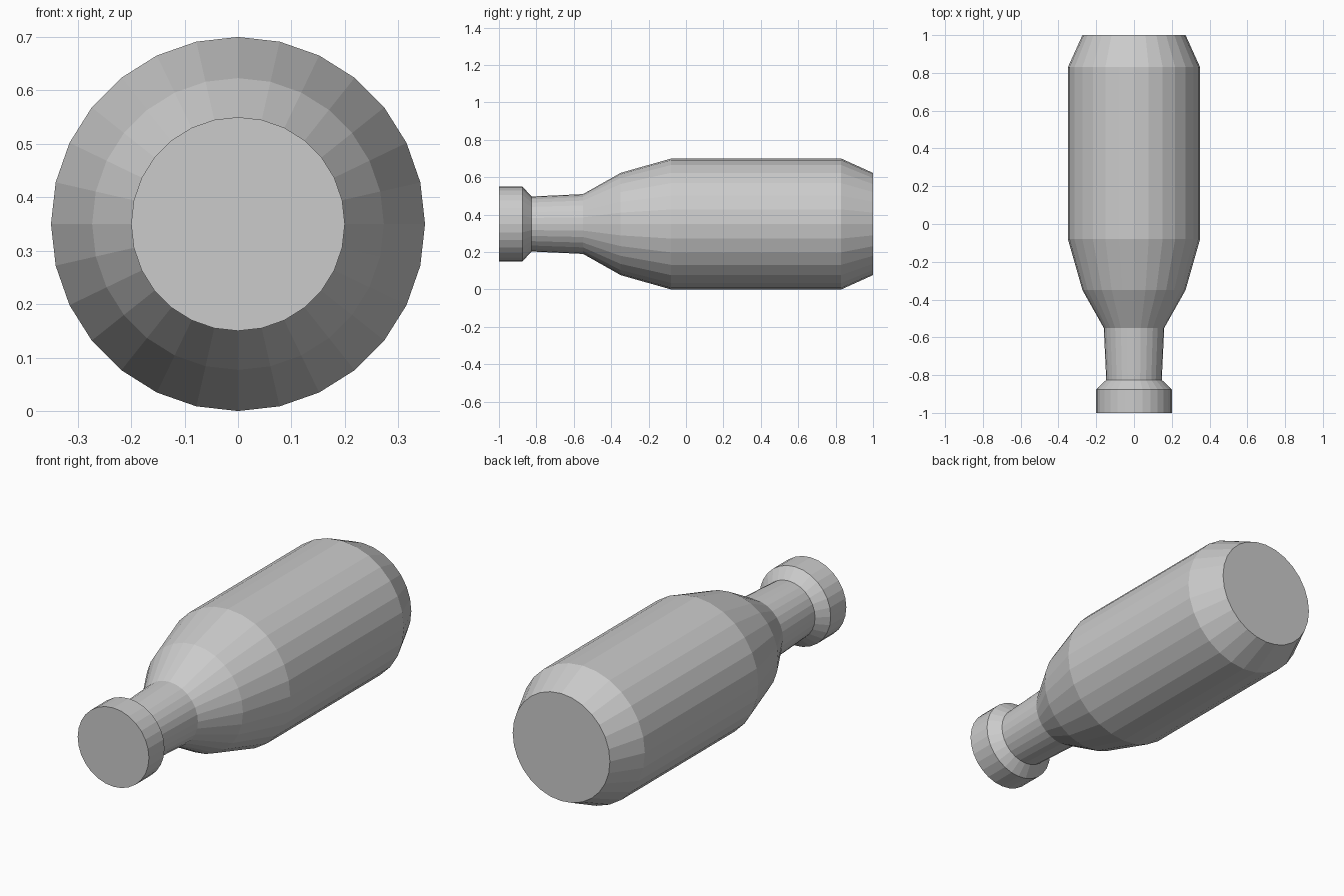
import bpy, bmesh, math

cube = bpy.data.objects.get("Cube")
if cube:
    bpy.data.objects.remove(cube, do_unlink=True)

SIDES = 28
AXIS_Z = 0.35

grey = bpy.data.materials.new("plain_grey")
grey.use_nodes = True
colour = (0.6, 0.6, 0.6, 1)
grey.diffuse_color = colour
grey.node_tree.nodes["Principled BSDF"].inputs["Base Color"].default_value = colour

# Bottle profile: (position along y, radius), from cap to base
profile = [
    (-1.0, 0.2), (-0.875, 0.2), (-0.825, 0.147),      # cap
    (-0.55, 0.16), (-0.35, 0.273), (-0.08, 0.35),     # neck and shoulder
    (0.83, 0.35), (1.0, 0.273),                       # body and base
]

# Faceted rings joined along the lying axis
bm = bmesh.new()
rings = []
for y, r in profile:
    angles = [math.tau * i / SIDES for i in range(SIDES)]
    rings.append([bm.verts.new((r * math.cos(a), y, AXIS_Z + r * math.sin(a)))
                  for a in angles])
for a, b in zip(rings, rings[1:]):
    for i in range(SIDES):
        j = (i + 1) % SIDES
        bm.faces.new((a[i], a[j], b[j], b[i]))

# Flat ends
bm.faces.new(rings[0])
bm.faces.new(rings[-1])
bmesh.ops.recalc_face_normals(bm, faces=bm.faces)

mesh = bpy.data.meshes.new("bottle")
bm.to_mesh(mesh)
bm.free()
mesh.materials.append(grey)
bottle = bpy.data.objects.new("bottle", mesh)
bpy.context.collection.objects.link(bottle)
